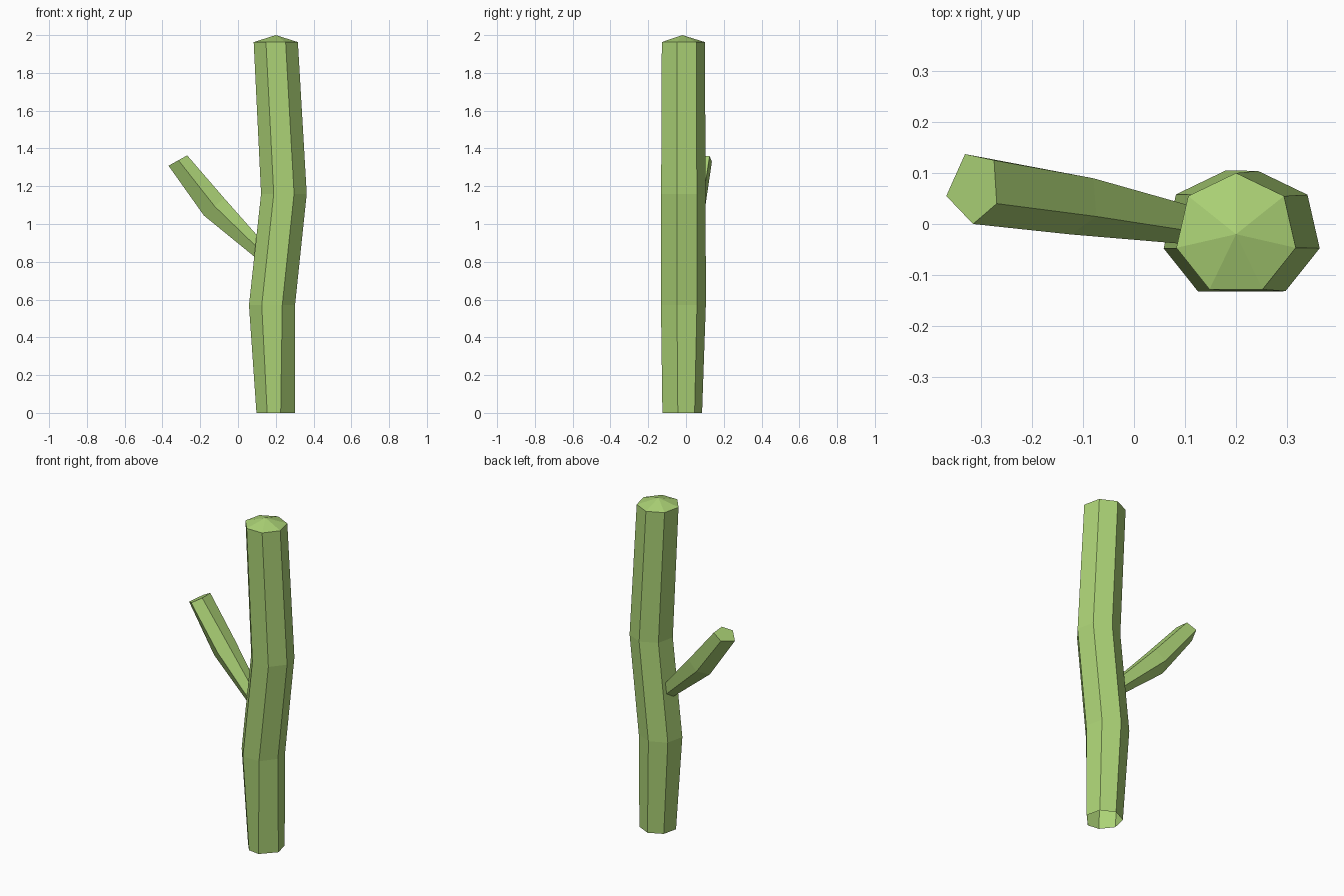
import bpy, bmesh, math

if "Cube" in bpy.data.objects:
    bpy.data.objects.remove(bpy.data.objects["Cube"])

green = bpy.data.materials.new("stem green")
green.diffuse_color = (0.41, 0.645, 0.18, 1)
green.use_nodes = True
green.node_tree.nodes["Principled BSDF"].inputs["Base Color"].default_value = green.diffuse_color


def loft(name, rings, tip=None):
    """Skin a list of point rings, closing the last one with a cone tip or a flat face."""
    bm = bmesh.new()
    loops = [[bm.verts.new(p) for p in ring] for ring in rings]
    n = len(rings[0])
    for lo, hi in zip(loops, loops[1:]):
        for i in range(n):
            j = (i + 1) % n
            bm.faces.new((lo[i], lo[j], hi[j], hi[i]))
    if tip:
        apex = bm.verts.new(tip)
        for i in range(n):
            bm.faces.new((loops[-1][i], loops[-1][(i + 1) % n], apex))
    else:
        bm.faces.new(loops[-1])
    me = bpy.data.meshes.new(name)
    bm.to_mesh(me)
    bm.free()
    me.materials.append(green)
    ob = bpy.data.objects.new(name, me)
    bpy.context.collection.objects.link(ob)
    return ob


def heptagon(x, z, r):
    angles = [math.pi / 2 + i * math.tau / 7 for i in range(7)]
    return [(x + r * math.cos(a), -0.02 + r * math.sin(a), z) for a in angles]


# Main stem: seven sides, two gentle bends, open foot, low pointed top
stem = [heptagon(0.20, 0, 0.105), heptagon(0.18, 0.57, 0.125),
        heptagon(0.243, 1.16, 0.124), heptagon(0.20, 1.963, 0.12)]
stem[0][4] = (0.226, -0.125, 0)  # pinched front corner of the foot
loft("stem", stem, tip=(0.20, -0.02, 2.0))

# Side branch: five-sided section, thin at the stem, flat cut end
section = [(-0.023, 0.066), (-0.065, -0.016), (-0.005, -0.071),
           (0.048, -0.031), (0.042, 0.054)]


def branch_ring(centre, tilt, su, sv):
    x, y, z = centre
    c, s = math.cos(tilt), math.sin(tilt)
    return [(x + u * su * c, y + v * sv, z + u * su * s) for u, v in section]


loft("side_branch", [
    branch_ring((0.20, -0.017, 0.785), math.radians(51), 0.6, 0.43),
    branch_ring((-0.119, 0.042, 1.098), math.radians(41), 1.25, 0.88),
    branch_ring((-0.311, 0.071, 1.340), math.radians(29), 1.0, 1.0),
])
